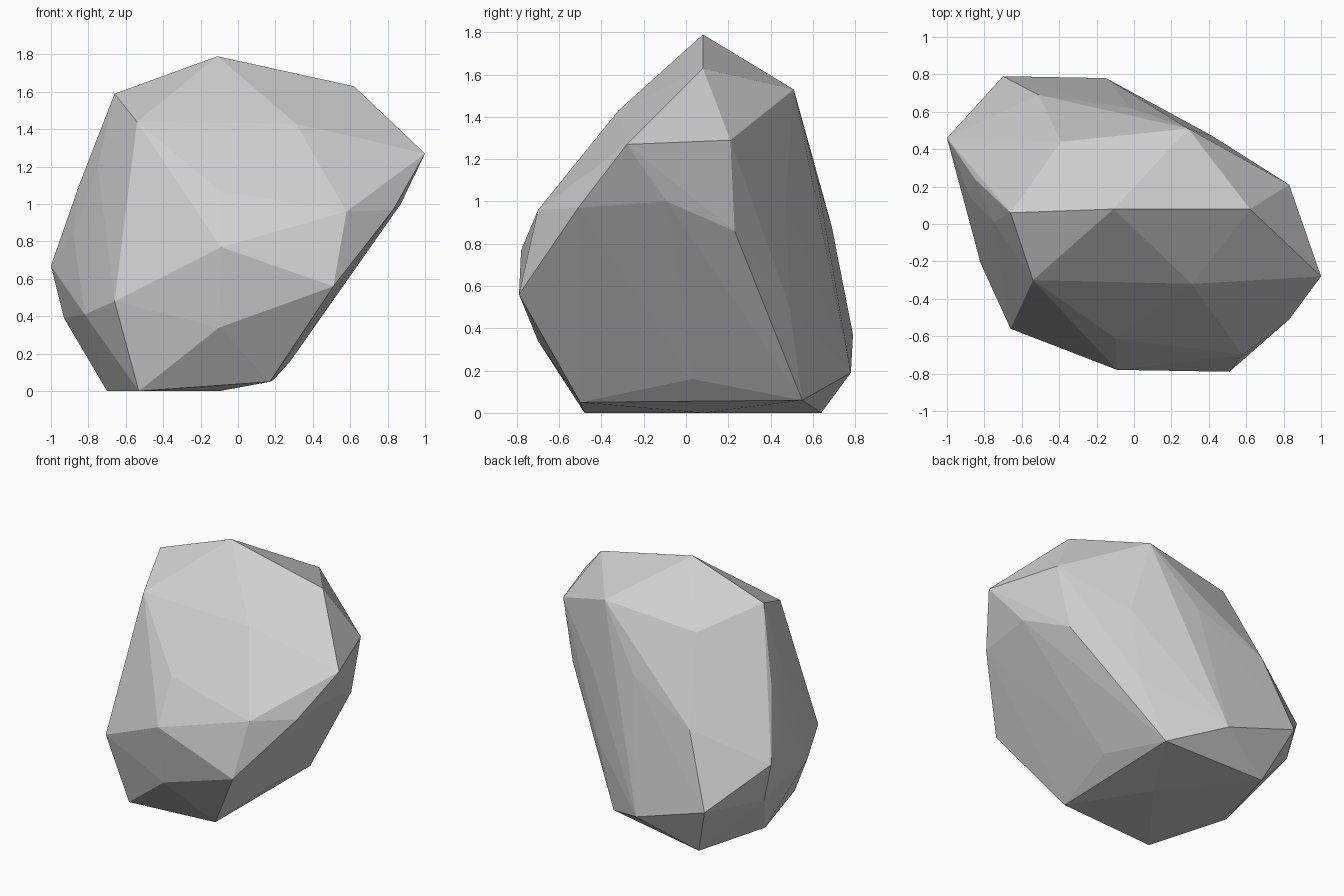
import bpy
import bmesh

# Remove the default cube if the scene has it
default_cube = bpy.data.objects.get("Cube")
if default_cube:
    bpy.data.objects.remove(default_cube, do_unlink=True)


def make_material(name, colour):
    """One flat colour for the viewport and for a render."""
    material = bpy.data.materials.new(name)
    material.use_nodes = True
    material.diffuse_color = colour
    shader = material.node_tree.nodes["Principled BSDF"]
    shader.inputs["Base Color"].default_value = colour
    shader.inputs["Roughness"].default_value = .9
    return material


def make_faceted_stone(name, corner_groups, material):
    """Wrap the corner points of every side in one tight flat-faced shell."""
    bm = bmesh.new()
    for corners in corner_groups.values():
        for corner in corners:
            bm.verts.new(corner)
    hull = bmesh.ops.convex_hull(bm, input=bm.verts[:])
    # Drop the points that the shell did not need
    spare = {item for key in ("geom_interior", "geom_unused")
             for item in hull[key] if isinstance(item, bmesh.types.BMVert)}
    loose = [vert for vert in spare if vert.is_valid and not vert.link_faces]
    bmesh.ops.delete(bm, geom=loose, context="VERTS")
    bmesh.ops.recalc_face_normals(bm, faces=bm.faces[:])
    for face in bm.faces:
        face.smooth = False
    mesh = bpy.data.meshes.new(name)
    bm.to_mesh(mesh)
    bm.free()
    mesh.materials.append(material)
    stone = bpy.data.objects.new(name, mesh)
    bpy.context.scene.collection.objects.link(stone)
    return stone


# Chiselled corners, grouped by the side of the stone they shape
stone_corners = {
    "crown": [
        (-.11, .08, 1.79), (.62, .08, 1.63), (-.66, .06, 1.59),
        (-.54, -.3, 1.44), (.31, -.32, 1.43), (.29, .51, 1.53),
        (-.39, .44, 1.45),
    ],
    "front": [
        (-.1, -.61, 1.07), (.58, -.7, .96), (.51, -.79, .56),
        (-.09, -.78, .77), (-.66, -.56, .48), (-.62, -.43, .86),
        (-.1, -.7, .34),
    ],
    "right": [
        (-.85, .24, 1.1), (-.75, .01, 1.2), (-.88, .15, .84),
        (-1, .46, .67), (-.93, .44, .39), (-.82, -.21, .41),
    ],
    "left": [
        (1, -.28, 1.27), (.83, .21, 1.29), (.87, -.09, 1),
        (.83, -.51, .97), (.74, .23, .86), (.54, .2, .58),
        (.58, -.2, .61),
    ],
    "back": [
        (-.02, .62, 1.11), (-.51, .69, .88), (-.7, .79, .37),
        (-.15, .78, .19), (-.04, .69, .57), (.42, .47, 1),
        (.36, .49, .5),
    ],
    "base": [
        (-.53, -.48, 0), (.17, -.5, .05), (.28, .03, .16),
        (-.1, .08, 0), (-.7, .1, 0), (-.55, .64, 0), (.19, .55, .06),
    ],
}

# The boulder itself
stone_grey = make_material("stone grey", (.62, .62, .62, 1))
make_faceted_stone("boulder", stone_corners, stone_grey)
